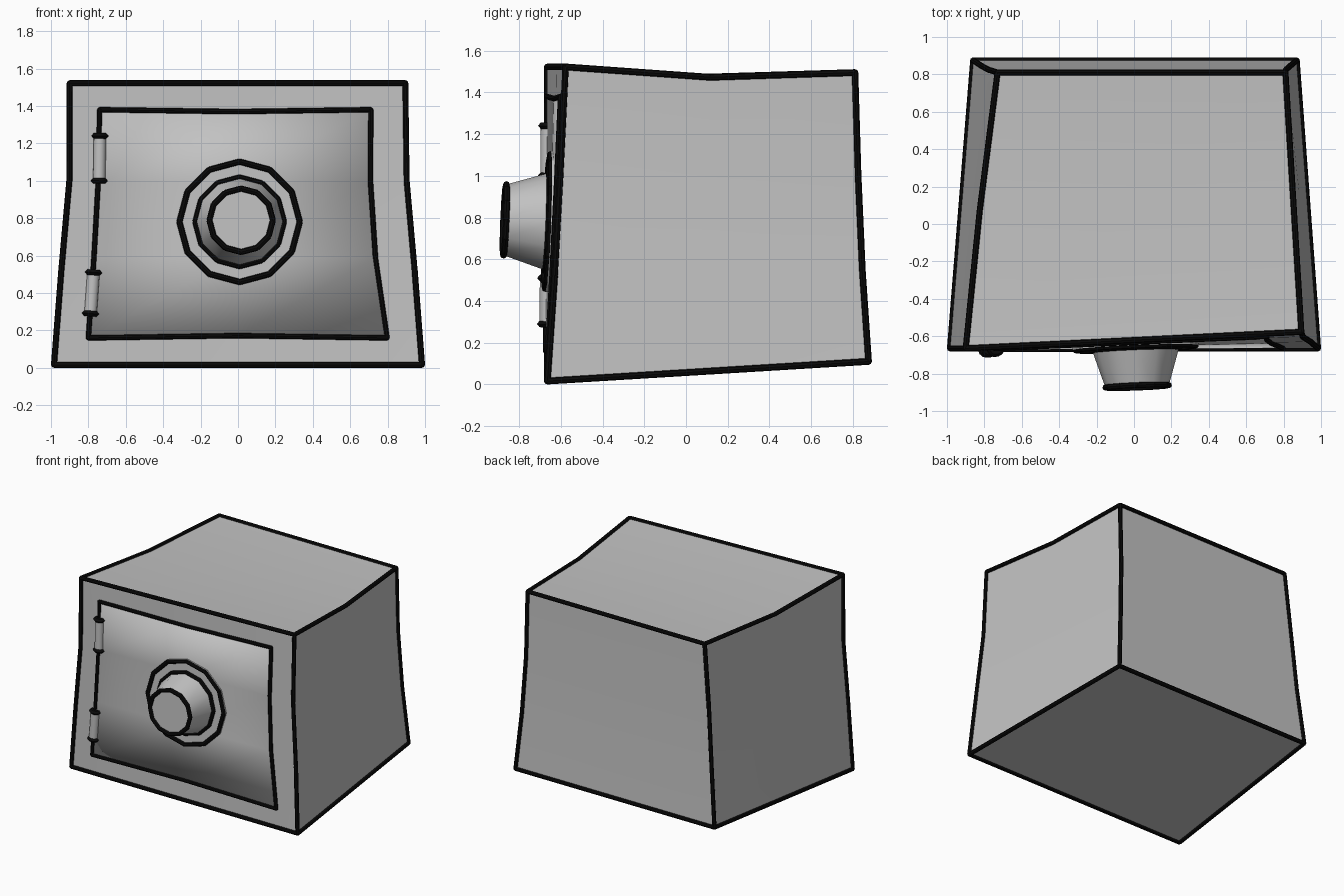
import bpy, bmesh, math
from mathutils import Vector, Matrix

if "Cube" in bpy.data.objects:
    bpy.data.objects.remove(bpy.data.objects["Cube"])

def material(name, v):
    m = bpy.data.materials.new(name)
    m.diffuse_color = (v, v, v, 1)
    m.use_nodes = True
    m.node_tree.nodes["Principled BSDF"].inputs["Base Color"].default_value = m.diffuse_color
    return m

GREY = material("steel grey", 0.54)
BLACK = material("outline black", 0.003)
R = 0.016  # outline bar radius

def finish(bm, name, mat, angle=35):
    bmesh.ops.recalc_face_normals(bm, faces=bm.faces)
    me = bpy.data.meshes.new(name)
    bm.to_mesh(me)
    bm.free()
    me.materials.append(mat)
    ob = bpy.data.objects.new(name, me)
    bpy.context.collection.objects.link(ob)
    bpy.ops.object.select_all(action='DESELECT')
    ob.select_set(True)
    bpy.context.view_layer.objects.active = ob
    bpy.ops.object.shade_smooth_by_angle(angle=math.radians(angle))
    return ob

def add_cone(bm, a, b, r1, r2, n=8, basis=None):
    a, b = Vector(a), Vector(b)
    d = b - a
    rot = basis or d.to_track_quat('Z', 'Y').to_matrix().to_4x4()
    bmesh.ops.create_cone(bm, cap_ends=True, segments=n, radius1=r1, radius2=r2,
                          depth=d.length, matrix=Matrix.Translation((a + b) / 2) @ rot)

def add_bars(bm, pts, r=R, closed=False):
    pts = [Vector(p) for p in pts]
    ends = pts[1:] + pts[:1] if closed else pts[1:]
    for a, b in zip(pts, ends):
        add_cone(bm, a, b, r, r)
    for p in pts:  # rounded joints
        bmesh.ops.create_icosphere(bm, subdivisions=1, radius=r, matrix=Matrix.Translation(p))

# Bent corner columns of the box, bottom to top
FL = [(-.984, -.665, .016), (-.945, -.665, .52), (-.902, -.665, 1.0), (-.9, -.665, 1.522)]
FR = [(.984, -.665, .016), (.945, -.63, .52), (.902, -.603, 1.0), (.895, -.577, 1.522)]
BR = [(.87, .875, .11), (.835, .845, .55), (.812, .825, 1.0), (.81, .81, 1.495)]
BL = [(-.86, .875, .11), (-.815, .845, .55), (-.778, .825, 1.0), (-.73, .81, 1.495)]

def P(i, j, k):
    """Box lattice point: i across, j front to back, k up."""
    fl, fr, br, bl = (Vector(c[k]) for c in (FL, FR, BR, BL))
    p = fl.lerp(fr, i / 2).lerp(bl.lerp(br, i / 2), j / 2)
    if k == 3 and j == 1:      # sagging top
        p.z -= 0.036
        p.x -= 0.01 * (i == 0)
    return p

# Body
bm = bmesh.new()
def grid(f, nu, nv):
    for u in range(nu):
        for v in range(nv):
            bm.faces.new([bm.verts.new(f(u + a, v + b)) for a, b in ((0, 0), (1, 0), (1, 1), (0, 1))])
for e in (0, 2):
    grid(lambda u, v: P(u, e, v), 2, 3)
    grid(lambda u, v: P(e, u, v), 2, 3)
for k in (0, 3):
    grid(lambda u, v: P(u, v, k), 2, 2)
bmesh.ops.remove_doubles(bm, verts=bm.verts, dist=1e-4)
finish(bm, "safe_body", GREY)

# Body outline
bm = bmesh.new()
for e in (0, 2):
    for f in (0, 2):
        add_bars(bm, [P(e, f, k) for k in range(4)])
    for k in (0, 3):
        add_bars(bm, [P(i, e, k) for i in range(3)])
        add_bars(bm, [P(e, j, k) for j in range(3)])
finish(bm, "body_outline", BLACK)

def front(x, z, out=0.0):
    """Point on the twisted front face."""
    k = 0 if z < FL[1][2] else 1 if z < FL[2][2] else 2
    t = (z - FL[k][2]) / (FL[k + 1][2] - FL[k][2])
    l = Vector(FL[k]).lerp(Vector(FL[k + 1]), t)
    r = Vector(FR[k]).lerp(Vector(FR[k + 1]), t)
    s = (x - l.x) / (r.x - l.x)
    return Vector((x, l.y + (r.y - l.y) * s - out, z))

# Door panel
LX, RX = [-.80, -.77, -.747, -.74], [.798, .735, .708, .71]
LZ, MZ = [.16, .59, 1.0, 1.38], [.172, .59, 1.0, 1.37]
def D(u, v, out=0.008):
    x = (LX[v], (LX[v] + RX[v]) / 2, RX[v])[u]
    return front(x, (LZ[v], MZ[v], LZ[v])[u], out)
bm = bmesh.new()
grid(D, 2, 3)
bmesh.ops.remove_doubles(bm, verts=bm.verts, dist=1e-4)
ob = finish(bm, "door_panel", GREY)
sol = ob.modifiers.new("thickness", 'SOLIDIFY')
sol.thickness = 0.02
sol.offset = -1

# Door outline
bm = bmesh.new()
loop = [(0, 0), (1, 0), (2, 0), (2, 1), (2, 2), (2, 3), (1, 3), (0, 3), (0, 2), (0, 1)]
add_bars(bm, [D(u, v) for u, v in loop], 0.014, True)
finish(bm, "door_outline", BLACK)

# Hinges with black end caps
for name, x0, z0, x1, z1 in (("upper", -.742, 1.0, -.738, 1.24), ("lower", -.788, .29, -.772, .51)):
    a, b = front(x0, z0, 0.005), front(x1, z1, 0.005)
    bm = bmesh.new()
    add_cone(bm, a, b, .034, .034, 12)
    finish(bm, name + "_hinge", GREY)
    d = (b - a).normalized() * 0.015
    bm = bmesh.new()
    for c in (a, b):
        add_cone(bm, c - d, c, .034, .047, 12)
        add_cone(bm, c, c + d, .047, .034, 12)
    finish(bm, name + "_hinge_caps", BLACK)

# Dial, tilted with the front face
N = Vector((.04, -1, .04)).normalized()
U = Vector((1, .04, 0)).normalized()
V = N.cross(U)
O = Vector((.008, -.646, .78))
basis = Matrix((U, V, N)).transposed().to_4x4()

bm = bmesh.new()
add_cone(bm, O - N * .03, O + N * .014, .338, .338, 12, basis)
finish(bm, "dial_plate", GREY, 20)
bm = bmesh.new()
add_cone(bm, O, O + N * .222, .24, .17, 12, basis)
finish(bm, "dial_knob", GREY)

bm = bmesh.new()
for r, h in ((.322, .016), (.237, .02), (.17, .222)):
    ring = [O + N * h + U * r * math.cos(i * math.pi / 6) + V * r * math.sin(i * math.pi / 6)
            for i in range(12)]
    add_bars(bm, ring, R, True)
finish(bm, "dial_outline_rings", BLACK)
